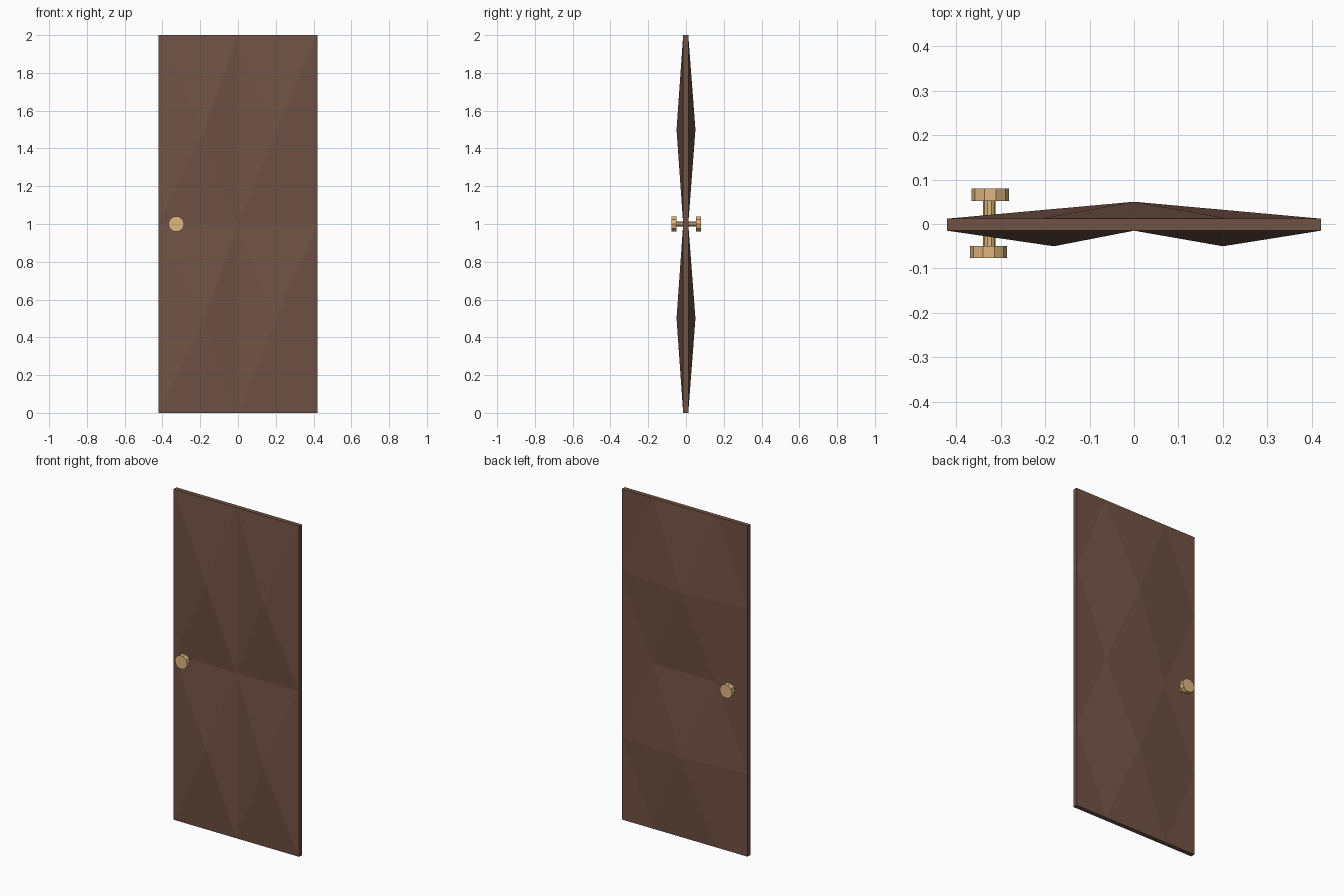
import bpy, bmesh, math
from mathutils import Matrix

if "Cube" in bpy.data.objects:
    bpy.data.objects.remove(bpy.data.objects["Cube"])

W, H = 0.42, 2.0
YF, YB = -0.015, 0.012      # slab front and back planes
PEAK = 0.05                 # facet peak depth


def material(name, rgb):
    m = bpy.data.materials.new(name)
    m.diffuse_color = (*rgb, 1)
    m.use_nodes = True
    m.node_tree.nodes["Principled BSDF"].inputs["Base Color"].default_value = m.diffuse_color
    return m


def finish(bm, name, mat):
    bmesh.ops.recalc_face_normals(bm, faces=bm.faces)
    me = bpy.data.meshes.new(name)
    bm.to_mesh(me)
    bm.free()
    me.materials.append(mat)
    ob = bpy.data.objects.new(name, me)
    bpy.context.collection.objects.link(ob)
    return ob


wood = material("brown_wood", (0.165, 0.085, 0.06))
brass = material("brass", (0.74, 0.47, 0.21))

# Door leaf: four pyramids in front, two hexagonal pyramids behind
bm = bmesh.new()
cache = {}


def vert(x, y, z):
    key = (round(x, 4), round(y, 4), round(z, 4))
    if key not in cache:
        cache[key] = bm.verts.new(key)
    return cache[key]


def pyramid(apex, ring):
    vs = [vert(*p) for p in ring]
    a = vert(*apex)
    for i, v in enumerate(vs):
        bm.faces.new((v, vs[(i + 1) % len(vs)], a))


def face(*pts):
    bm.faces.new([vert(*p) for p in pts])


for z in (0, 1):
    for x0, ax in ((-W, -0.18), (0, 0.20)):
        pyramid((ax, -PEAK, z + 0.5),
                [(x0, YF, z), (x0 + W, YF, z), (x0 + W, YF, z + 1), (x0, YF, z + 1)])
    h = W / 2
    pyramid((0, PEAK, z + 0.5),
            [(h, YB, z), (W, YB, z + 0.5), (h, YB, z + 1),
             (-h, YB, z + 1), (-W, YB, z + 0.5), (-h, YB, z)])
    # flat corner triangles beside the hexagons
    for s in (-1, 1):
        for ze in (z, z + 1):
            face((s * W, YB, ze), (s * h, YB, ze), (s * W, YB, z + 0.5))

# Door edges
for s in (-W, W):
    face((s, YF, 0), (s, YF, 1), (s, YF, 2), (s, YB, 2), (s, YB, 1.5),
         (s, YB, 1), (s, YB, 0.5), (s, YB, 0))
for z in (0, H):
    face((-W, YF, z), (0, YF, z), (W, YF, z), (W, YB, z),
         (W / 2, YB, z), (-W / 2, YB, z), (-W, YB, z))
finish(bm, "door_leaf", wood)


# Knobs and their shaft
def cylinder(name, x, y0, y1, r, sides):
    b = bmesh.new()
    m = Matrix.Translation((x, (y0 + y1) / 2, 1.0)) @ Matrix.Rotation(math.pi / 2, 4, 'X')
    m = m @ Matrix.Rotation(math.pi / sides, 4, 'Z')
    bmesh.ops.create_cone(b, cap_ends=True, segments=sides, radius1=r, radius2=r,
                          depth=y1 - y0, matrix=m)
    return finish(b, name, brass)


cylinder("front_knob", -0.327, -0.077, -0.049, 0.042, 10)
cylinder("back_knob", -0.323, 0.052, 0.08, 0.042, 10)
cylinder("knob_shaft", -0.325, -0.05, 0.053, 0.014, 10)
